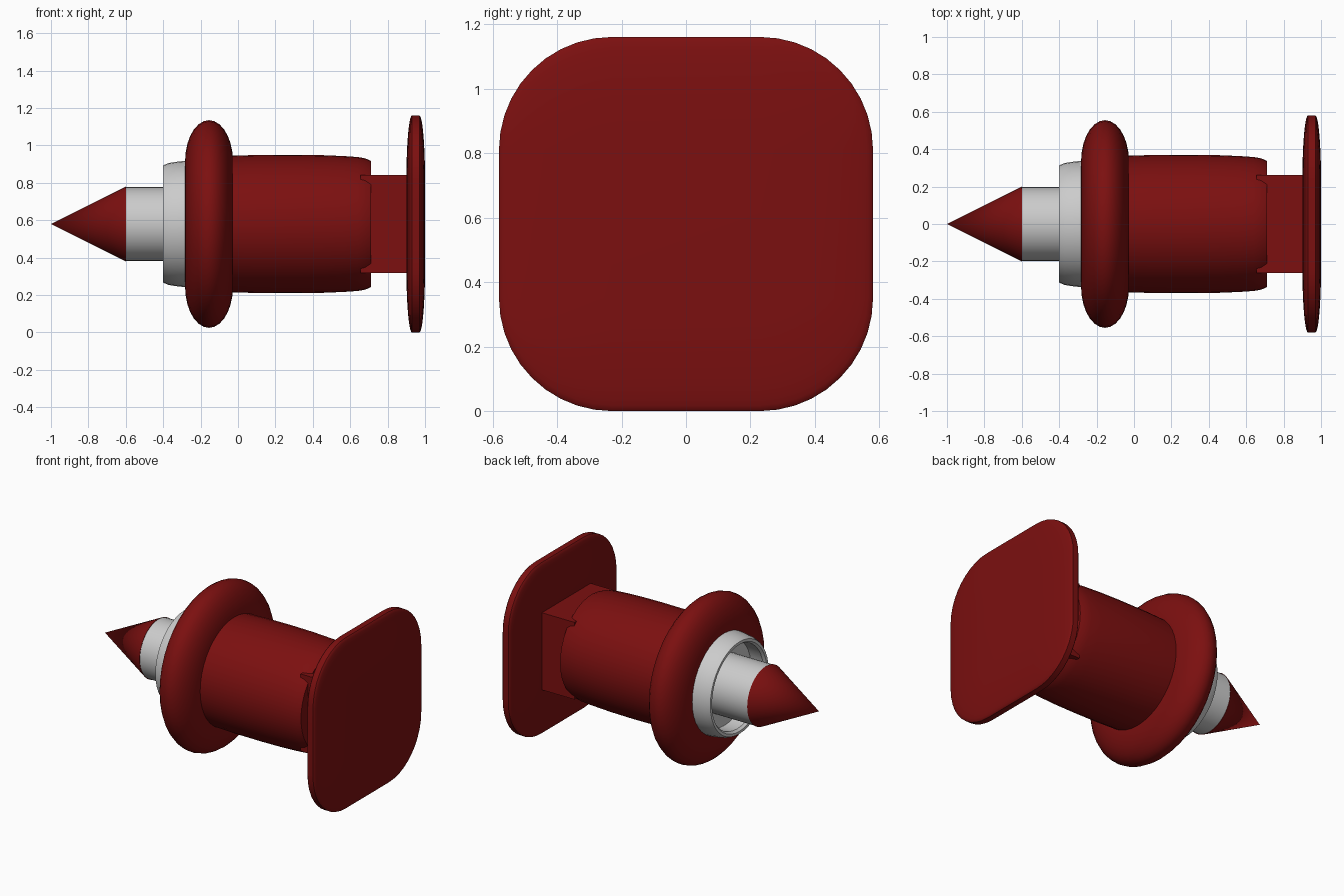
import bpy, bmesh, math

if "Cube" in bpy.data.objects:
    bpy.data.objects.remove(bpy.data.objects["Cube"])

ZC = 0.58  # height of the long axis


def material(name, rgb):
    m = bpy.data.materials.new(name)
    m.diffuse_color = (*rgb, 1)
    m.use_nodes = True
    m.node_tree.nodes["Principled BSDF"].inputs["Base Color"].default_value = m.diffuse_color
    return m


RED = material("dark red", (0.2, 0.005, 0.005))
GREY = material("light grey", (0.6, 0.6, 0.6))


def finish(bm, name, mat, angle=30):
    bmesh.ops.recalc_face_normals(bm, faces=bm.faces)
    me = bpy.data.meshes.new(name)
    bm.to_mesh(me)
    bm.free()
    me.materials.append(mat)
    ob = bpy.data.objects.new(name, me)
    bpy.context.collection.objects.link(ob)
    bpy.ops.object.select_all(action='DESELECT')
    ob.select_set(True)
    bpy.context.view_layer.objects.active = ob
    bpy.ops.object.shade_smooth_by_angle(angle=math.radians(angle))
    return ob


def lathe(name, profile, mat, n=40, closed=False):
    """Spin (x, radius) points round the long axis; radius 0 is a pole."""
    bm = bmesh.new()
    rings = []
    for x, r in profile:
        if r == 0:
            rings.append([bm.verts.new((x, 0, ZC))] * n)
        else:
            rings.append([bm.verts.new((x, r * math.cos(2 * math.pi * i / n),
                                        ZC + r * math.sin(2 * math.pi * i / n)))
                          for i in range(n)])
    pairs = list(zip(rings, rings[1:]))
    if closed:
        pairs.append((rings[-1], rings[0]))
    for a, b in pairs:
        for i in range(n):
            j = (i + 1) % n
            bm.faces.new(list(dict.fromkeys((a[i], a[j], b[j], b[i]))))
    return finish(bm, name, mat)


def box(name, x0, x1, half, mat, bevel=0):
    """Square block; a bevel is made on a cube, then squashed along x."""
    bm = bmesh.new()
    bmesh.ops.create_cube(bm, size=2 * half)
    if bevel:
        bmesh.ops.bevel(bm, geom=bm.edges[:], offset=bevel, segments=10,
                        profile=0.5, affect='EDGES')
    for v in bm.verts:
        v.co.x = (x0 + x1) / 2 + v.co.x * (x1 - x0) / (2 * half)
        v.co.z += ZC
    return finish(bm, name, mat)


# pointed tip and the shaft behind it
lathe("tip", [(-1, 0), (-0.6, 0.2), (-0.6, 0)], RED)
lathe("shaft", [(-0.6, 0), (-0.6, 0.197), (-0.25, 0.197), (-0.25, 0)], GREY)

# hollow collar around the shaft
lathe("collar", [(-0.29, 0), (-0.29, 0.285), (-0.385, 0.283), (-0.402, 0.295),
                 (-0.402, 0.313), (-0.37, 0.326), (-0.32, 0.334),
                 (-0.25, 0.34), (-0.2, 0.34), (-0.2, 0)], GREY)

# rounded flange: a torus with an elliptical section
lathe("flange", [(-0.155 + 0.128 * math.cos(a), 0.335 + 0.22 * math.sin(a))
                 for a in (2 * math.pi * k / 28 for k in range(28))],
      RED, closed=True)

# slightly bulging barrel
lathe("barrel", [(-0.15, 0), (-0.15, 0.36), (-0.03, 0.365), (0.1, 0.369),
                 (0.3, 0.37), (0.45, 0.368), (0.57, 0.363), (0.64, 0.358),
                 (0.68, 0.351), (0.71, 0.338), (0.71, 0)], RED)

# square neck and rounded end plate
box("neck", 0.655, 0.92, 0.262, RED)
box("end_plate", 0.9, 1.0, 0.58, RED, bevel=0.35)
